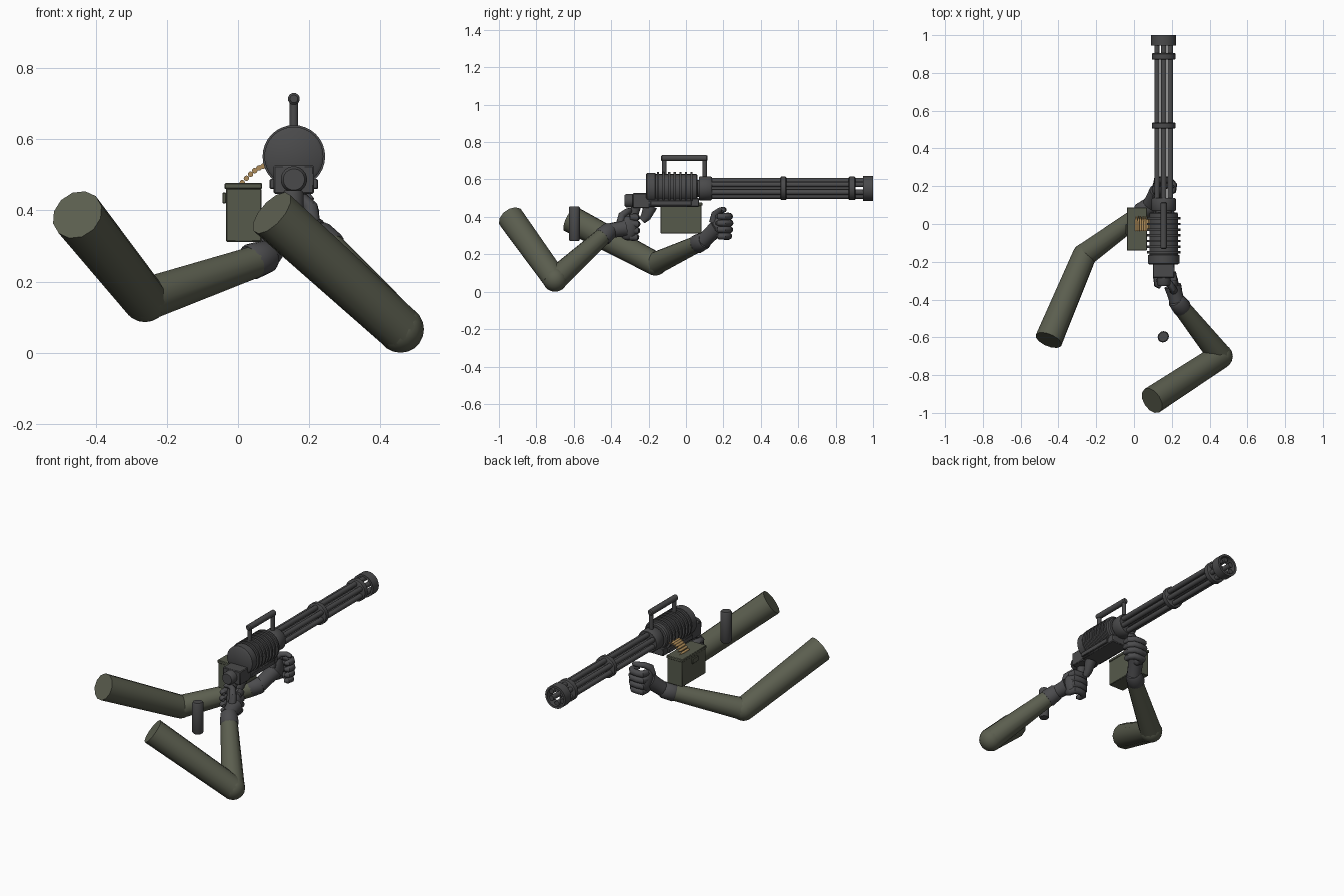
import bpy, bmesh, math
from mathutils import Vector, Matrix

if "Cube" in bpy.data.objects:
    bpy.data.objects.remove(bpy.data.objects["Cube"])

GX, GZ = 0.157, 0.552          # gun axis


def mat(name, rgb):
    m = bpy.data.materials.new(name)
    m.diffuse_color = (*rgb, 1)
    m.use_nodes = True
    m.node_tree.nodes["Principled BSDF"].inputs["Base Color"].default_value = m.diffuse_color
    return m


GUN = mat("gunmetal", (0.068, 0.068, 0.07))
GLOVE = mat("glove_grey", (0.072, 0.072, 0.076))
SLEEVE = mat("olive_sleeve", (0.105, 0.112, 0.078))
BOX = mat("olive_box", (0.092, 0.1, 0.07))
BRASS = mat("brass", (0.42, 0.26, 0.1))


def finish(bm, name, m):
    bmesh.ops.recalc_face_normals(bm, faces=bm.faces)
    me = bpy.data.meshes.new(name)
    bm.to_mesh(me)
    bm.free()
    me.materials.append(m)
    ob = bpy.data.objects.new(name, me)
    bpy.context.collection.objects.link(ob)
    return ob


def tube(name, pts, radii, m, n=12, squash=1.0):
    """Loft rings along a path, closed at both ends."""
    pts = [Vector(p) for p in pts]
    bm = bmesh.new()
    rings, prev, side = [], None, None
    for i, p in enumerate(pts):
        a, b = pts[max(i - 1, 0)], pts[min(i + 1, len(pts) - 1)]
        t = (b - a).normalized()
        if prev is None:
            side = t.orthogonal().normalized()
        else:
            side = prev.rotation_difference(t) @ side
        prev = t
        up = t.cross(side)
        rings.append([bm.verts.new(p + radii[i] * (side * math.cos(k * math.tau / n)
                      + squash * up * math.sin(k * math.tau / n))) for k in range(n)])
    for r, s in zip(rings, rings[1:]):
        for k in range(n):
            bm.faces.new((r[k], r[(k + 1) % n], s[(k + 1) % n], s[k]))
    bm.faces.new(rings[0])
    bm.faces.new(rings[-1])
    return finish(bm, name, m)


def lathe(name, profile, m, n=32, closed=False):
    """Revolve (radius, y) points about the gun axis."""
    bm = bmesh.new()
    rings = [[bm.verts.new((GX + r * math.cos(k * math.tau / n), y,
              GZ + r * math.sin(k * math.tau / n))) for k in range(n)] for r, y in profile]
    for r, s in list(zip(rings, rings[1:])) + ([(rings[-1], rings[0])] if closed else []):
        for k in range(n):
            bm.faces.new((r[k], r[(k + 1) % n], s[(k + 1) % n], s[k]))
    if not closed:
        bm.faces.new(rings[0])
        bm.faces.new(rings[-1])
    return finish(bm, name, m)


def box(name, lo, hi, m, bevel=0.004):
    bm = bmesh.new()
    lo, hi = Vector(lo), Vector(hi)
    bmesh.ops.create_cube(bm, size=1, matrix=Matrix.Translation((lo + hi) / 2)
                          @ Matrix.Diagonal((*(hi - lo), 1)))
    if bevel:
        bmesh.ops.bevel(bm, geom=bm.edges[:], offset=bevel, segments=1, affect='EDGES')
    return finish(bm, name, m)


def ball(name, c, r, m, scale=(1, 1, 1), rot=None):
    bm = bmesh.new()
    mx = Matrix.Translation(c) @ (rot or Matrix()) @ Matrix.Diagonal((*scale, 1))
    bmesh.ops.create_uvsphere(bm, u_segments=16, v_segments=10, radius=r, matrix=mx)
    return finish(bm, name, m)


# ribbed motor housing
body = [(0.074, -0.215), (0.083, -0.208), (0.083, -0.165), (0.076, -0.162)]
for i in range(7):
    y = -0.15 + i * 0.03
    body += [(0.076, y - 0.006), (0.088, y - 0.006), (0.088, y + 0.006), (0.076, y + 0.006)]
body += [(0.076, 0.055), (0.07, 0.062), (0.045, 0.062), (0.045, 0.07),
         (0.062, 0.07), (0.065, 0.075), (0.065, 0.13), (0.06, 0.138)]
lathe("motor_housing", body, GUN)

# barrel cluster
for i in range(6):
    a = math.tau * (i + 0.5) / 6
    x, z = GX + 0.041 * math.cos(a), GZ + 0.041 * math.sin(a)
    tube(f"barrel_{i}", [(x, 0.13, z), (x, 0.985, z)], [0.0145] * 2, GUN)
lathe("centre_shaft", [(0.016, 0.13), (0.016, 0.89)], GUN, 12)
for i, (y0, y1) in enumerate([(0.505, 0.537), (0.87, 0.905)]):
    lathe(f"barrel_clamp_{i}", [(0.058, y0), (0.063, y0 + .004), (0.063, y1 - .004), (0.058, y1)], GUN)
lathe("muzzle_ring", [(0.066, 0.946), (0.066, 1.0), (0.053, 1.0), (0.053, 0.946)], GUN, closed=True)

# rear block, under-rail and rear knob
box("rear_block", (0.1, -0.285, 0.447), (0.214, -0.195, 0.527), GUN)
box("under_rail", (0.1, -0.2, 0.453), (0.214, 0.07, 0.5), GUN)
for s in (-1, 1):
    box("rail_lug", (GX + s * 0.06 - 0.008, -0.19, 0.46), (GX + s * 0.06 + 0.008, 0.03, 0.488), GUN, 0.003)
tube("rear_knob", [(GX, -0.328, 0.487), (GX, -0.318, 0.487), (GX, -0.28, 0.487)],
     [0.03, 0.037, 0.037], GUN, 20)

# carrying handle
tube("handle_bar", [(GX, -0.133, 0.714), (GX, -0.127, 0.714), (GX, 0.11, 0.714), (GX, 0.116, 0.714)],
     [0.011, 0.017, 0.017, 0.011], GUN)
for y, z in ((-0.115, 0.625), (0.1, 0.605)):
    tube("handle_post", [(GX, y, z), (GX, y, 0.71)], [0.0125] * 2, GUN)

# trigger grip under the block
tube("trigger_grip", [(GX, -0.19, 0.46), (GX, -0.215, 0.40), (GX, -0.235, 0.38)],
     [0.042, 0.03, 0.022], GUN, 12, 0.8)
tube("rear_grip", [(GX, -0.265, 0.46), (GX, -0.285, 0.39), (GX, -0.30, 0.30)],
     [0.026, 0.025, 0.022], GUN)

# loose upright grip
tube("loose_grip", [(0.155, -0.597, z) for z in (0.272, 0.28, 0.448, 0.456)],
     [0.026, 0.031, 0.031, 0.026], GUN, 16, 0.92)

# ammunition box with lid and latch
box("ammo_box", (-0.034, -0.137, 0.312), (0.066, 0.083, 0.462), BOX, 0.003)
box("ammo_lid", (-0.038, -0.141, 0.46), (0.068, 0.088, 0.477), BOX, 0.003)
box("box_latch", (-0.044, -0.055, 0.42), (-0.033, 0.0, 0.45), BOX, 0.002)

# belt of rounds rising from box into housing
for i in range(7):
    t = i / 6
    x, z = 0.012 + 0.07 * t, 0.478 + 0.048 * math.sin(t * math.pi / 2)
    tube(f"round_{i}", [(x, y, z) for y in (-0.038, 0.012, 0.022, 0.042)],
         [0.0078, 0.0078, 0.006, 0.002], BRASS, 10)


# sleeves
def arm(side, shoulder, elbow, wrist, r):
    s, e, w = Vector(shoulder), Vector(elbow), Vector(wrist)
    tube(side + "_upper_sleeve", [s, e], [r[0], r[1]], SLEEVE)
    ball(side + "_elbow", e, r[1], SLEEVE)
    tube(side + "_lower_sleeve", [e, w], [r[1] * 0.97, r[2]], SLEEVE)


arm("left", (-0.452, -0.615, 0.388), (-0.262, -0.165, 0.15), (0.045, 0.06, 0.255), (0.074, 0.064, 0.046))
arm("right", (0.095, -0.935, 0.393), (0.457, -0.70, 0.066), (0.25, -0.44, 0.30), (0.073, 0.066, 0.046))


# gloves: s = -1 palm on the left of the grip, +1 on the right
def hand(side, s, c, wrist, elbow):
    c, w, e = Vector(c), Vector(wrist), Vector(elbow)
    d = (w - e).normalized()
    palm = c + Vector((s * 0.04, -0.025, -0.005))
    tube(side + "_glove_cuff", [w - d * 0.03, w - d * 0.022, w + d * 0.035, w + d * 0.045],
         [0.047, 0.051, 0.046, 0.04], GLOVE, 16)
    tube(side + "_glove_wrist", [w + d * 0.03, (w + d * 0.03).lerp(palm, 0.5), palm],
         [0.04, 0.041, 0.046], GLOVE, 14)
    ball(side + "_palm", palm + Vector((0, 0.015, 0)), 0.06, GLOVE, (0.5, 0.85, 1.08))
    for i in range(4):                       # fingers stacked and curled
        z = 0.052 - i * 0.035
        k = (0.94, 1.0, 0.96, 0.84)[i]
        path = [(0.048, 0.0), (0.042, 0.036), (0.012, 0.04), (-0.025, 0.036),
                (-0.046, 0.012), (-0.042, -0.022), (-0.025, -0.034)]
        tube(f"{side}_finger_{i}", [c + Vector((s * x * k, y * k, z)) for x, y in path],
             [0.019, 0.021, 0.019, 0.019, 0.0185, 0.017, 0.009], GLOVE, 10)
    thumb = [(0.045, -0.05, 0.02), (0.04, -0.04, 0.065), (0.02, -0.01, 0.085),
             (-0.01, 0.008, 0.088), (-0.036, 0.005, 0.084), (-0.045, 0.0, 0.08)]
    tube(side + "_thumb", [c + Vector((s * x, y, z)) for x, y, z in thumb],
         [0.022, 0.02, 0.017, 0.015, 0.013, 0.006], GLOVE, 10)


hand("left", -1, (0.165, 0.195, 0.35), (0.055, 0.075, 0.262), (-0.262, -0.165, 0.15))
hand("right", 1, (0.165, -0.302, 0.345), (0.243, -0.43, 0.308), (0.457, -0.70, 0.066))

# smooth shading with sharp edges kept
bpy.ops.object.select_all(action='DESELECT')
for ob in bpy.context.collection.objects:
    ob.select_set(True)
    bpy.context.view_layer.objects.active = ob
bpy.ops.object.shade_smooth_by_angle(angle=math.radians(40))
